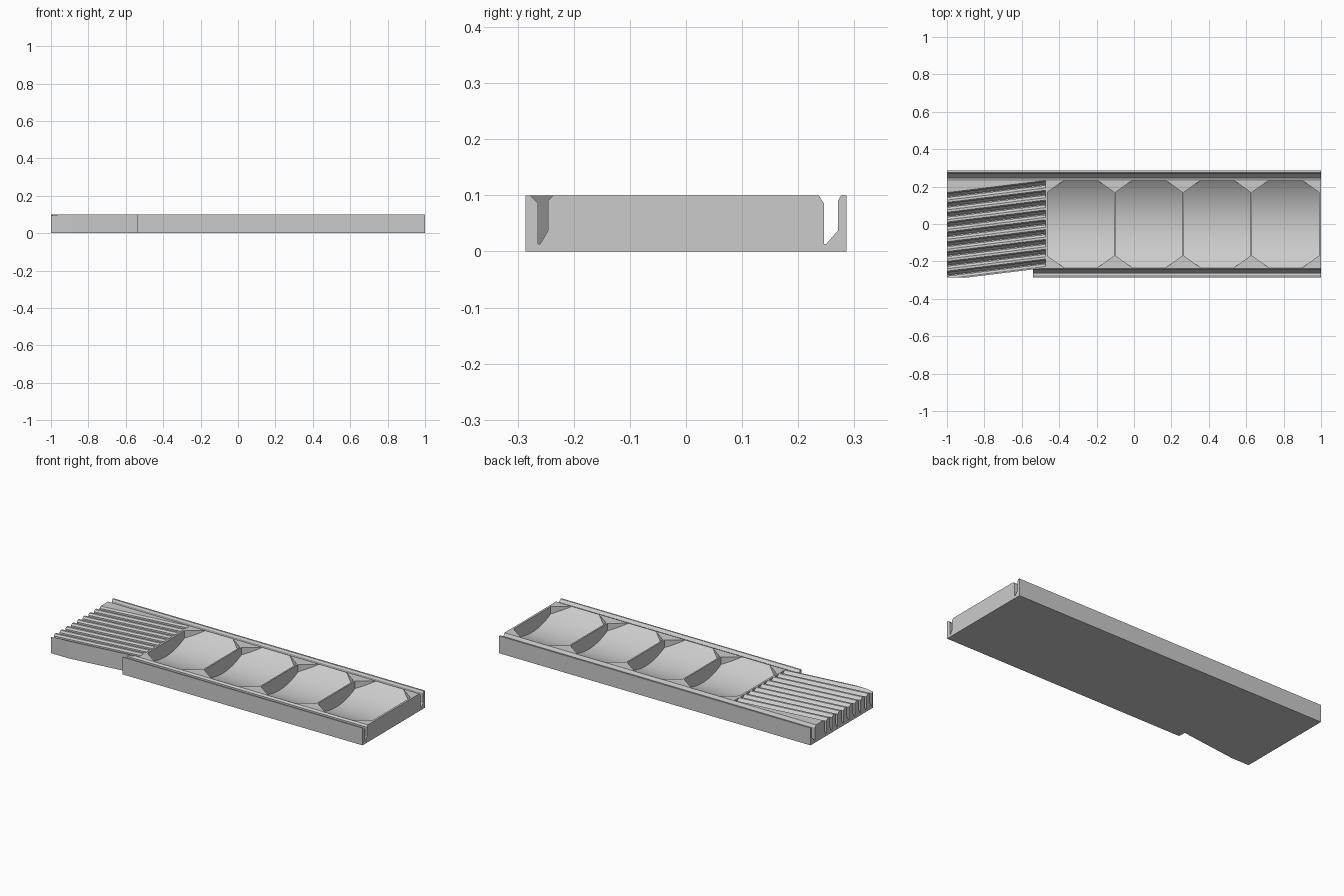
import bpy, bmesh, math

if "Cube" in bpy.data.objects:
    bpy.data.objects.remove(bpy.data.objects["Cube"], do_unlink=True)

TOP = 0.1           # height of the tray
SIDE = 0.286        # outer half width
INNER = 0.2345      # half width between the rails
JOIN = -0.474       # where the ribbed end meets the pockets
SLOPE = 0.123       # slant of the ribbed end

grey = bpy.data.materials.new("plain grey")
grey.use_nodes = True
colour = (0.6, 0.6, 0.6, 1)
grey.diffuse_color = colour
grey.node_tree.nodes["Principled BSDF"].inputs["Base Color"].default_value = colour


def loft(rings):
    """Skin a closed solid through matching rings of points."""
    bm = bmesh.new()
    rows = [[bm.verts.new(p) for p in ring] for ring in rings]
    n = len(rows[0])
    for a, b in zip(rows, rows[1:]):
        for i in range(n):
            j = (i + 1) % n
            bm.faces.new((a[i], a[j], b[j], b[i]))
    bm.faces.new(rows[0][::-1])
    bm.faces.new(rows[-1])
    return bm


def make(name, bm):
    bmesh.ops.remove_doubles(bm, verts=bm.verts[:], dist=0.00001)
    bmesh.ops.recalc_face_normals(bm, faces=bm.faces[:])
    mesh = bpy.data.meshes.new(name)
    bm.to_mesh(mesh)
    bm.free()
    mesh.materials.append(grey)
    obj = bpy.data.objects.new(name, mesh)
    bpy.context.collection.objects.link(obj)
    bpy.ops.object.select_all(action='DESELECT')
    bpy.context.view_layer.objects.active = obj
    obj.select_set(True)
    bpy.ops.object.shade_smooth_by_angle(angle=math.radians(5))


def slot(y, width, lip_in, lip_out):
    """Deep slot outline with chamfered lips and a slanted floor, from -y to +y."""
    return [(y - lip_in, TOP), (y, 0.086), (y, 0.013), (y + 0.004, 0.013),
            (y + width, 0.037), (y + width, 0.09), (y + width + lip_out, TOP)]


# Slotted rails along both long sides
def rail(name, x0, x1, y0, y1, cut):
    profile = [(y1, 0), (y0, 0), (y0, TOP)] + cut + [(y1, TOP)]
    make(name, loft([[(x, y, z) for y, z in profile] for x in (x0, x1)]))


rail("back_rail", -1, 1, INNER, SIDE, slot(0.2455, 0.025, 0.009, 0.006))
rail("front_rail", -0.54, 1, -SIDE, -INNER, slot(-0.264, 0.018, 0.014, 0.009))

# Row of four rounded pockets with cut corners, skinned across the tray
HALF_W, STRAIGHT, DEPTH, CUT = 0.178, 0.17, 0.085, 0.09
radius = (INNER ** 2 + DEPTH ** 2) / (2 * DEPTH)
corner = [STRAIGHT + (INNER - STRAIGHT) * i / 4 for i in range(1, 5)]
ys = [-y for y in reversed(corner)]
ys += [STRAIGHT * (i / 12 - 1) for i in range(25)] + corner
rings = []
for y in ys:
    w = HALF_W - CUT * max(0, abs(y) - STRAIGHT) / (INNER - STRAIGHT)
    floor = TOP - DEPTH + radius - math.sqrt(radius ** 2 - y * y)
    ring = [(1, y, TOP), (1, y, 0), (JOIN, y, 0), (JOIN, y, TOP)]
    for i in range(4):
        cx = -0.285 + 0.365 * i
        ring += [(cx - w, y, TOP), (cx - w, y, floor),
                 (cx + w, y, floor), (cx + w, y, TOP)]
    rings.append(ring)
make("pocket_row", loft(rings))

# Ribbed end: slanted grooves, straight back edge, slanted front edge
grooves = [(-0.2996, 0), (-0.2996, TOP)]
for i in range(9):
    grooves += slot(-0.278 + 0.0525 * i, 0.018, 0.014, 0.008)
rings = []
for x in (-1, JOIN):
    ring = [(x, y + SLOPE * (x + 1), z) for y, z in grooves]
    rings.append(ring + [(x, INNER, TOP), (x, INNER, 0)])
bm = loft(rings)

# Trim the front corner flush with the rail
bmesh.ops.bisect_plane(bm, geom=bm.verts[:] + bm.edges[:] + bm.faces[:],
                       plane_co=(0, -SIDE, 0), plane_no=(0, -1, 0), clear_outer=True)
bmesh.ops.holes_fill(bm, edges=[e for e in bm.edges if e.is_boundary])
make("ribbed_end", bm)
